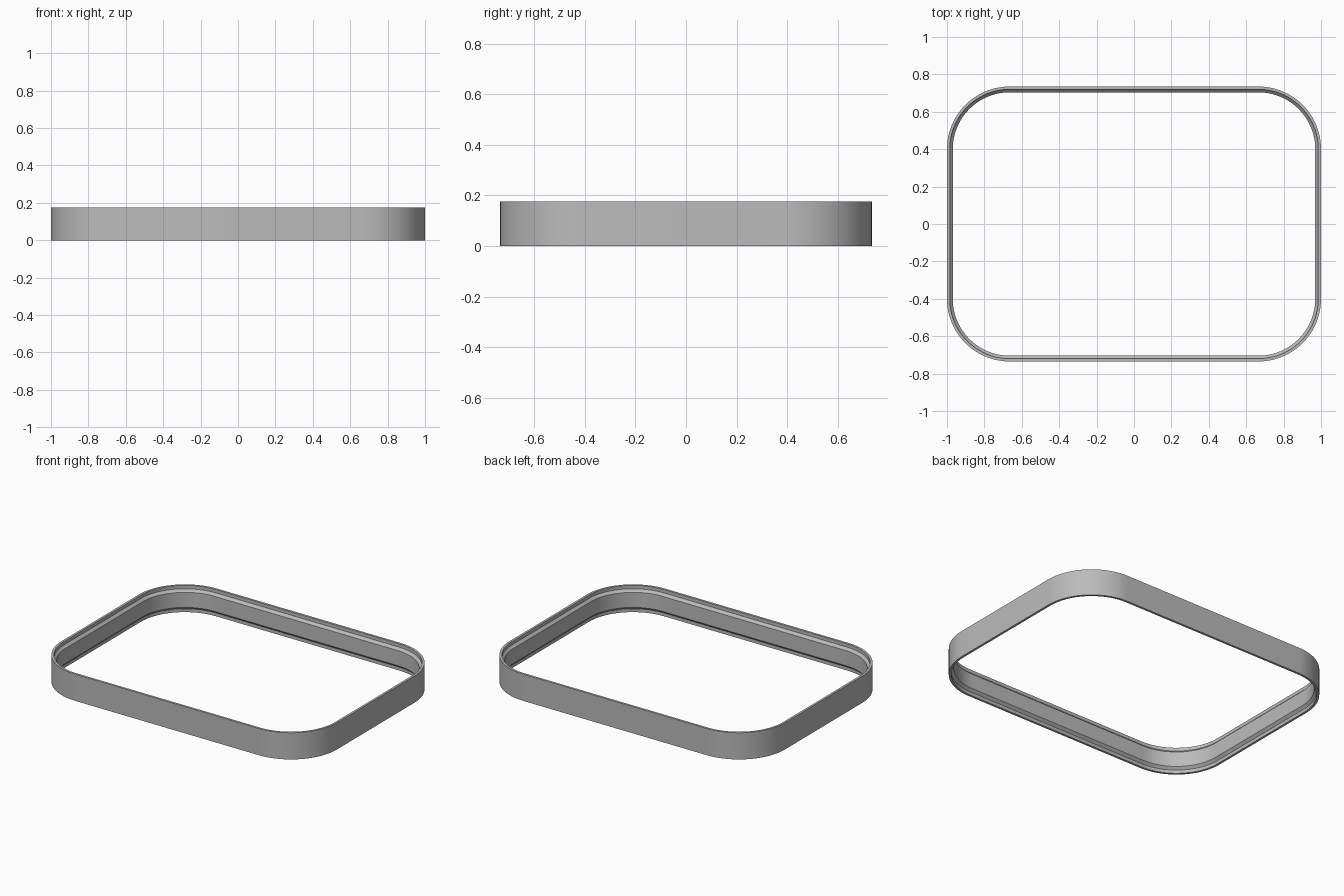
import bpy, bmesh, math

if "Cube" in bpy.data.objects:
    bpy.data.objects.remove(bpy.data.objects["Cube"], do_unlink=True)

HALF_X, HALF_Y, HEIGHT = 1.0, 0.735, 0.175
RADIUS = 0.335
STEPS = 24          # segments per corner
RIM, WALL = 0.015, 0.031
STEP = 0.022        # depth of the recess at each rim
SLOPE = WALL - RIM  # 45 degree chamfer

# Wall cross-section: inset from the outside, height
lower = [(0, 0), (RIM, 0), (RIM, STEP), (WALL, STEP + SLOPE)]
profile = lower + [(d, HEIGHT - z) for d, z in reversed(lower)]


def outline(inset):
    """Points around a rounded rectangle, inset from the outer edge."""
    r = RADIUS - inset
    points = []
    for corner, (sx, sy) in enumerate([(1, 1), (-1, 1), (-1, -1), (1, -1)]):
        for i in range(STEPS + 1):
            a = (corner + i / STEPS) * math.pi / 2
            points.append((sx * (HALF_X - RADIUS) + r * math.cos(a),
                           sy * (HALF_Y - RADIUS) + r * math.sin(a)))
    return points


# Sweep the cross-section around the outline
bm = bmesh.new()
loops = [[bm.verts.new((x, y, z)) for x, y in outline(d)] for d, z in profile]
for a, b in zip(loops, loops[1:] + loops[:1]):
    for i in range(len(a)):
        j = (i + 1) % len(a)
        bm.faces.new((a[i], a[j], b[j], b[i]))
bmesh.ops.recalc_face_normals(bm, faces=bm.faces)
mesh = bpy.data.meshes.new("frame_ring")
bm.to_mesh(mesh)
bm.free()

# Plain grey finish
grey = bpy.data.materials.new("grey")
grey.use_nodes = True
colour = (0.5, 0.5, 0.5, 1)
grey.diffuse_color = colour
grey.node_tree.nodes["Principled BSDF"].inputs["Base Color"].default_value = colour
mesh.materials.append(grey)

ring = bpy.data.objects.new("frame_ring", mesh)
bpy.context.collection.objects.link(ring)
bpy.context.view_layer.objects.active = ring
ring.select_set(True)
bpy.ops.object.shade_smooth_by_angle(angle=math.radians(30))
